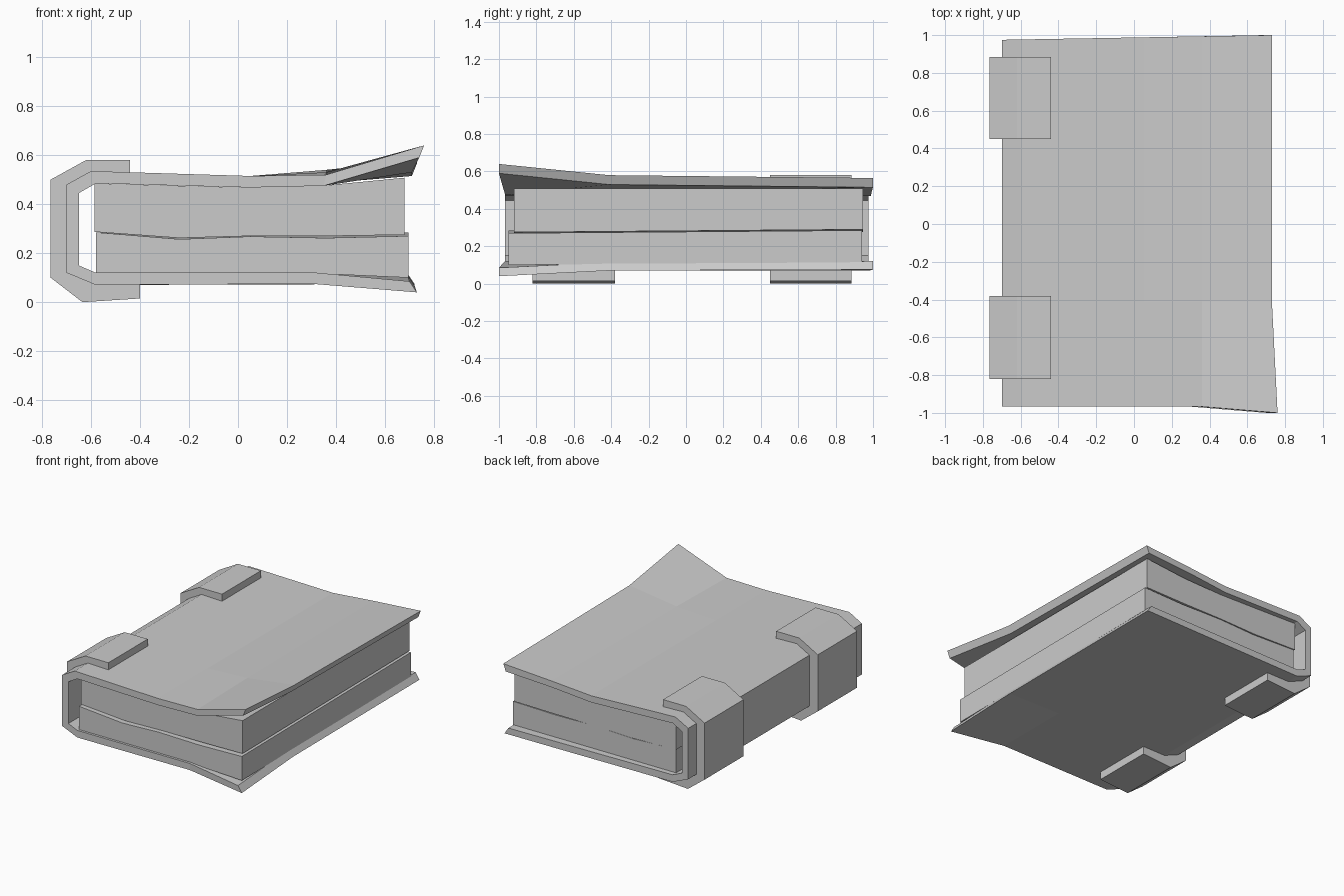
import bpy
import bmesh

cube = bpy.data.objects.get("Cube")
if cube:
    bpy.data.objects.remove(cube, do_unlink=True)

grey = bpy.data.materials.new("plain grey")
grey.use_nodes = True
colour = (0.6, 0.6, 0.6, 1)
grey.diffuse_color = colour
grey.node_tree.nodes["Principled BSDF"].inputs["Base Color"].default_value = colour


def loft(name, stations):
    """Join cross-sections; each is a list of (outer point, inner point) pairs."""
    bm = bmesh.new()
    rings = []
    for pairs in stations:
        loop = [p[0] for p in pairs] + [p[1] for p in reversed(pairs)]
        rings.append([bm.verts.new(p) for p in loop])
    n = len(rings[0])
    for a, b in zip(rings, rings[1:]):
        for i in range(n):
            j = (i + 1) % n
            bm.faces.new((a[i], a[j], b[j], b[i]))
    for ring in (rings[0], rings[-1]):
        for i in range(n // 2 - 1):
            bm.faces.new((ring[i], ring[i + 1], ring[n - 2 - i], ring[n - 1 - i]))
    bmesh.ops.recalc_face_normals(bm, faces=bm.faces)
    mesh = bpy.data.meshes.new(name)
    bm.to_mesh(mesh)
    bm.free()
    mesh.materials.append(grey)
    obj = bpy.data.objects.new(name, mesh)
    bpy.context.collection.objects.link(obj)
    return obj


# Cover: x, inner offset (dx, dz), then outer height at front, middle, back
cover = [
    (0.73, -0.02, -0.05, 0.64, 0.58, 0.565),
    (0.36, -0.01, -0.045, 0.52, 0.53, 0.54),
    (0.05, 0, -0.047, 0.515, 0.515, 0.515),
    (-0.60, 0.02, -0.05, 0.535, 0.535, 0.535),
    (-0.70, 0.05, -0.035, 0.48, 0.48, 0.48),
    (-0.70, 0.05, 0.03, 0.12, 0.12, 0.12),
    (-0.58, 0, 0.05, 0.07, 0.07, 0.07),
    (0.30, 0, 0.047, 0.075, 0.075, 0.073),
    (0.72, -0.03, 0.045, 0.04, 0.07, 0.075),
]


def cover_station(k, y):
    pairs = []
    for x, dx, dz, *heights in cover:
        z = heights[k]
        tip = x > 0.7
        flare = 0.03 if tip and z > 0.6 else 0.01 if tip and k == 0 else 0
        px = x + flare
        py = y
        if k == 0 and tip:
            py = -1.0
        if k == 2:
            py = y + 0.025 * (x + 0.7) / 1.43
        pairs.append(((px, py, z), (px + dx, py, z + dz)))
    return pairs


loft("cover", [cover_station(0, -0.967), cover_station(1, -0.41), cover_station(2, 0.975)])


# Page blocks: (x, top, bottom) columns at front and back
def pages(name, columns, front, back, rise):
    stations = []
    for y, lift in ((front, 0), (back, rise)):
        stations.append([((x, y, t + lift * lt), (x, y, b + lift * lb))
                         for x, t, b, lt, lb in columns])
    loft(name, stations)


pages("upper_pages", [
    (-0.585, 0.485, 0.287, 0, 0), (-0.24, 0.475, 0.262, 0, 1),
    (0.05, 0.468, 0.270, 0, 1), (0.36, 0.477, 0.270, 0, 1),
    (0.68, 0.508, 0.275, 0, 1)], -0.92, 0.945, 0.015)
pages("lower_pages", [
    (-0.58, 0.285, 0.11, 0, 0), (-0.24, 0.257, 0.115, 1, 0),
    (0.05, 0.268, 0.115, 1, 0), (0.36, 0.262, 0.115, 1, 0),
    (0.695, 0.270, 0.10, 1, 1)], -0.95, 0.94, 0.015)

# Two straps wrapped around the spine: outer and inner profile in x, z
strap = [
    ((-0.44, 0.58), (-0.44, 0.525)), ((-0.62, 0.58), (-0.60, 0.53)),
    ((-0.765, 0.50), (-0.695, 0.48)), ((-0.765, 0.10), (-0.695, 0.12)),
    ((-0.635, 0.0), (-0.58, 0.075)), ((-0.40, 0.015), (-0.40, 0.075)),
]
for name, y0, y1 in (("front_strap", -0.82, -0.38), ("back_strap", 0.45, 0.885)):
    loft(name, [[((a[0], y, a[1]), (b[0], y, b[1])) for a, b in strap] for y in (y0, y1)])
